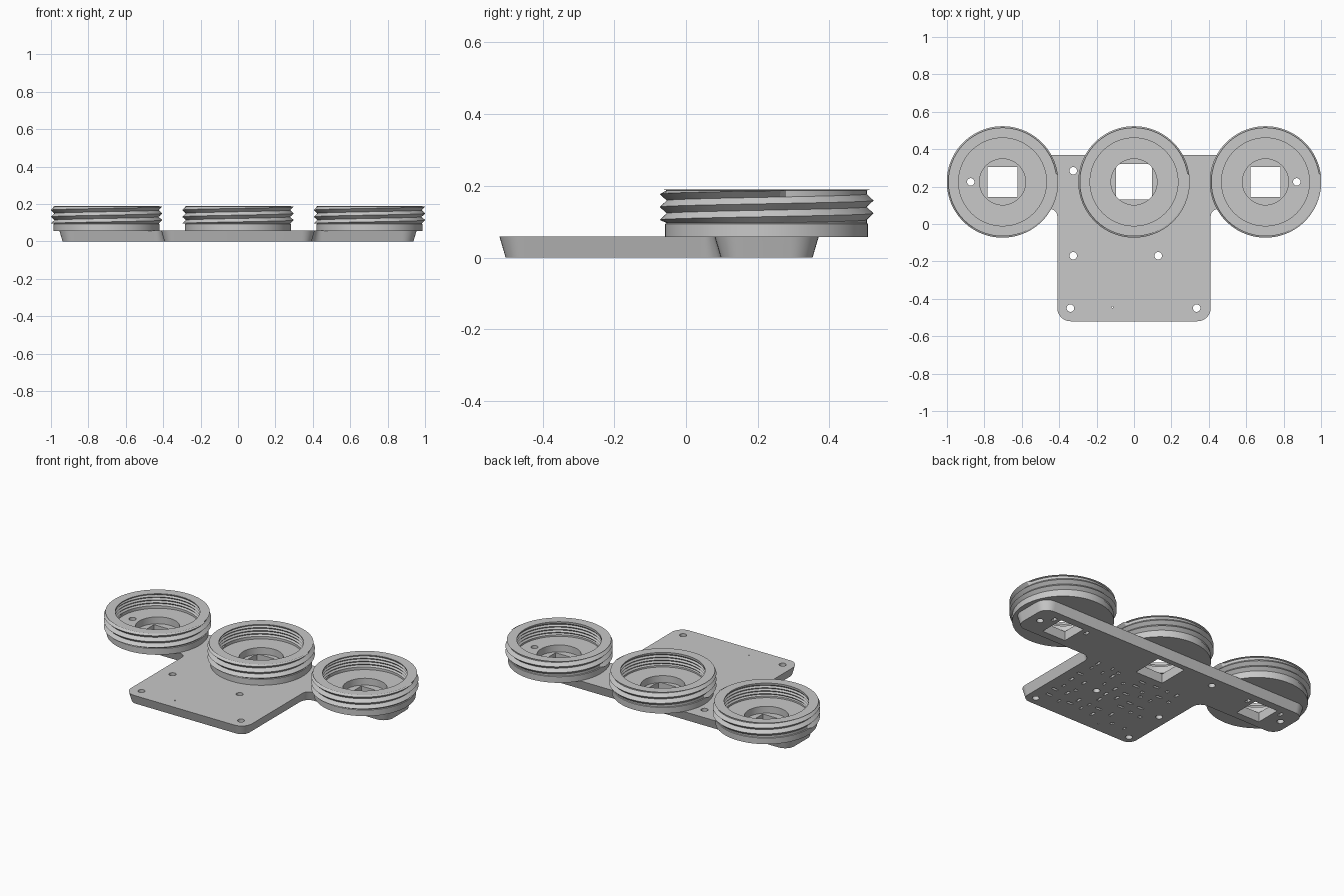
import bpy, bmesh, math, random
from mathutils import Vector, Matrix

if "Cube" in bpy.data.objects:
    bpy.data.objects.remove(bpy.data.objects["Cube"])

grey = bpy.data.materials.new("plain grey")
grey.use_nodes = True
colour = (0.58, 0.58, 0.58, 1)
grey.diffuse_color = colour
grey.node_tree.nodes["Principled BSDF"].inputs["Base Color"].default_value = colour

PLATE_TOP = 0.058
RING_Y = 0.225
SIDE_X = 0.703
FLOOR, RIM = 0.10, 0.19


def finish(bm, name):
    bmesh.ops.recalc_face_normals(bm, faces=bm.faces)
    mesh = bpy.data.meshes.new(name)
    bm.to_mesh(mesh)
    bm.free()
    mesh.materials.append(grey)
    obj = bpy.data.objects.new(name, mesh)
    bpy.context.collection.objects.link(obj)
    return obj


def activate(obj):
    bpy.ops.object.select_all(action='DESELECT')
    obj.select_set(True)
    bpy.context.view_layer.objects.active = obj


def cut(obj, bm):
    """Subtract the separate shapes in bm from obj."""
    cutter = finish(bm, "cutter")
    cutter.hide_render = True
    mod = obj.modifiers.new("cut", 'BOOLEAN')
    mod.operation, mod.solver, mod.object = 'DIFFERENCE', 'EXACT', cutter
    activate(obj)
    bpy.ops.object.modifier_apply(modifier=mod.name)
    bpy.data.objects.remove(cutter)


def add_box(bm, x, y, w, d, z0, z1):
    place = Matrix.Translation((x, y, (z0 + z1) / 2)) @ Matrix.Diagonal((w, d, z1 - z0, 1))
    bmesh.ops.create_cube(bm, size=1, matrix=place)


def add_drill(bm, x, y, r):
    bmesh.ops.create_cone(bm, cap_ends=True, segments=24, radius1=r, radius2=r,
                          depth=0.6, matrix=Matrix.Translation((x, y, 0)))


# Plate: rounded T outline, slightly narrower at the bottom
def outline(corners, inset, steps=8):
    pts = []
    for i, (x, y, r) in enumerate(corners):
        p = Vector((x, y))
        to_prev = (Vector(corners[i - 1][:2]) - p).normalized()
        to_next = (Vector(corners[(i + 1) % len(corners)][:2]) - p).normalized()
        turn = 1 if (-to_prev).cross(to_next) > 0 else -1
        p += turn * inset * (to_prev + to_next)
        r -= turn * inset
        c = p + r * (to_prev + to_next)
        for s in range(steps + 1):
            t = math.pi / 2 * s / steps
            pts.append(c - r * (math.cos(t) * to_next + math.sin(t) * to_prev))
    return pts


right_half = [(0.41, -0.52, 0.07), (0.41, 0.08, 0.04), (0.955, 0.08, 0.08), (0.955, 0.37, 0.08)]
corners = right_half + [(-x, y, r) for x, y, r in reversed(right_half)]
bm = bmesh.new()
low = [bm.verts.new((p.x, p.y, 0)) for p in outline(corners, 0.017)]
high = [bm.verts.new((p.x, p.y, PLATE_TOP)) for p in outline(corners, 0)]
bm.faces.new(low[::-1])
bm.faces.new(high)
for i in range(len(low)):
    j = (i + 1) % len(low)
    bm.faces.new((low[i], low[j], high[j], high[i]))
plate = finish(bm, "mounting_plate")

# Square windows through the plate
bm = bmesh.new()
for x, size in ((-SIDE_X, 0.16), (0, 0.19), (SIDE_X, 0.16)):
    add_box(bm, x, RING_Y, size, size, -0.1, 0.2)
cut(plate, bm)

# Screw holes
screws = [(-0.325, 0.285), (-0.325, -0.17), (0.13, -0.17), (-0.34, -0.45), (0.335, -0.45),
          (-0.873, RING_Y), (0.87, RING_Y)]
bm = bmesh.new()
for x, y in screws:
    add_drill(bm, x, y, 0.02)
add_drill(bm, -0.115, -0.445, 0.004)
cut(plate, bm)

# Shallow component pockets on the underside
random.seed(4)
bm = bmesh.new()
for i in range(8):
    for j in range(7):
        x = -0.25 + i * 0.08 + random.uniform(-0.015, 0.015)
        y = -0.38 + j * 0.075 + random.uniform(-0.015, 0.015)
        w, d = random.choice(((0.04, 0.015), (0.015, 0.035), (0.02, 0.02), (0.012, 0.025)))
        clear = all((Vector((x, y)) - Vector(s)).length > 0.06 for s in screws)
        if clear and random.random() < 0.8:
            add_box(bm, x, y, w, d, -0.02, 0.018)
for side in (-1, 1):
    for off in (-0.12, 0.115):
        add_box(bm, side * SIDE_X + off, RING_Y + 0.06, 0.02, 0.035, -0.02, 0.018)
cut(plate, bm)


# Threaded ring: lathed section with helical rows outside and inside
def thread_rows(root, crest, z0, z1, turn, pitch):
    rows = []
    for k in range(-3, int(2 * (z1 - z0) / pitch) + 2):
        z = z0 + pitch * (k / 2 + turn)
        inside = z0 < z < z1
        rows.append((crest if k % 2 and inside else root, min(max(z, z0), z1)))
    return rows


def threaded_ring(name, x, segments=96):
    bm = bmesh.new()
    columns = []
    for s in range(segments + 1):
        turn = s / segments
        a = 2 * math.pi * turn
        section = [(0.123, PLATE_TOP - 0.001), (0.283, PLATE_TOP - 0.001), (0.283, FLOOR - 0.006)]
        section += thread_rows(0.279, 0.298, FLOOR - 0.004, RIM - 0.003, turn, 0.036)
        section += [(0.29, RIM), (0.235, RIM)]
        section += reversed(thread_rows(0.236, 0.244, FLOOR + 0.01, RIM - 0.006, turn, 0.018))
        section += [(0.236, FLOOR), (0.123, FLOOR)]
        columns.append([bm.verts.new((x + r * math.cos(a), RING_Y + r * math.sin(a), z))
                        for r, z in section])
    n = len(columns[0])
    for a, b in zip(columns, columns[1:]):
        for i in range(n):
            j = (i + 1) % n
            bm.faces.new((a[i], b[i], b[j], a[j]))
    bmesh.ops.remove_doubles(bm, verts=bm.verts, dist=0.00005)
    return finish(bm, name)


rings = [threaded_ring("right_threaded_ring", -SIDE_X),
         threaded_ring("centre_threaded_ring", 0),
         threaded_ring("left_threaded_ring", SIDE_X)]
for ring, screw in ((rings[0], screws[5]), (rings[2], screws[6])):
    bm = bmesh.new()
    add_drill(bm, *screw, 0.02)
    cut(ring, bm)

# Smooth round walls, crisp edges
for obj in [plate] + rings:
    activate(obj)
    bpy.ops.object.shade_smooth_by_angle(angle=math.radians(25))
